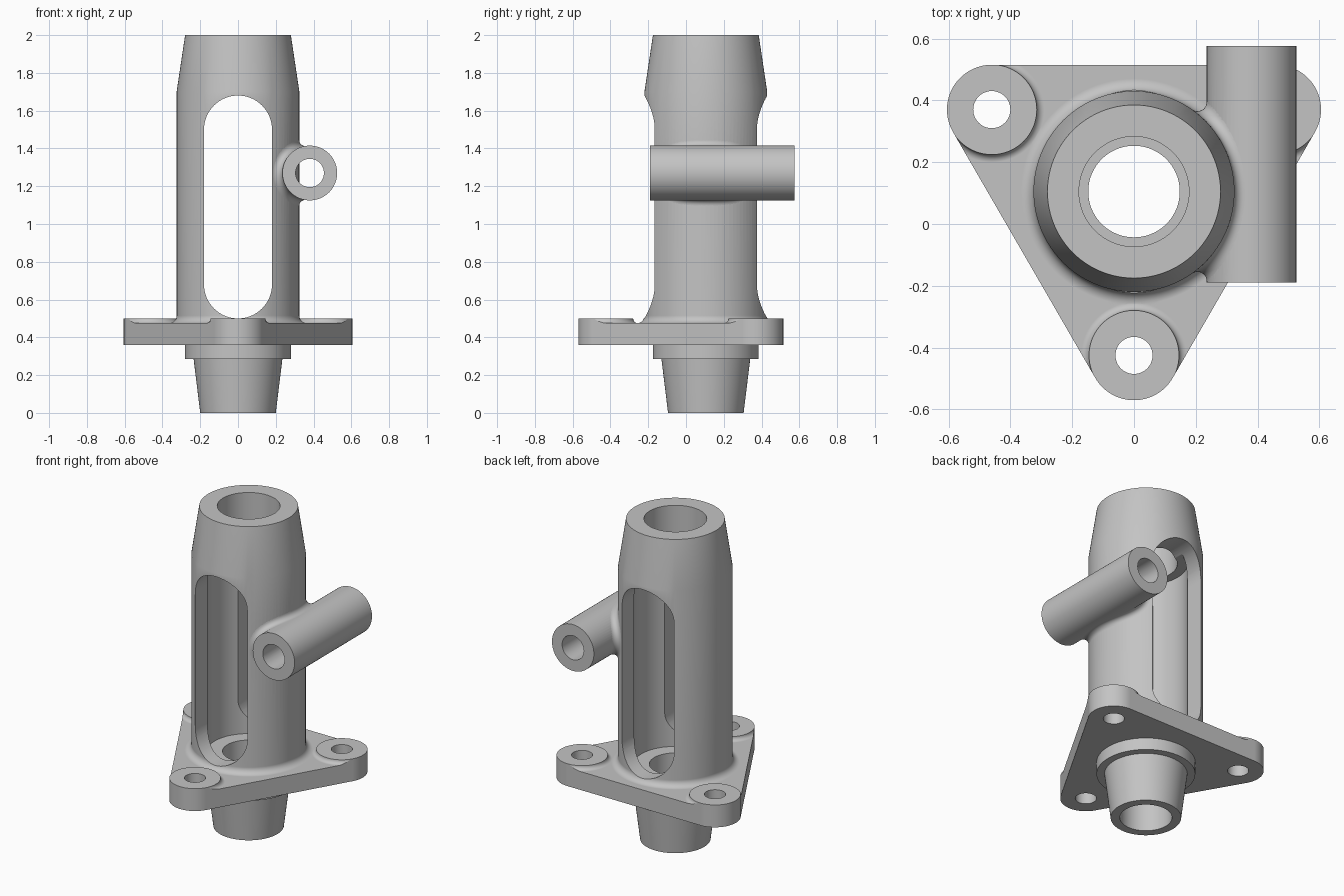
import bpy
import bmesh
from math import pi, sin, cos, sqrt, acos, radians
from mathutils import Vector

if "Cube" in bpy.data.objects:
    bpy.data.objects.remove(bpy.data.objects["Cube"])

AXIS = Vector((0, 0.105, 0))          # main column axis
BODY_R = 0.325
TUBE_X, TUBE_Z, TUBE_R = 0.38, 1.27, 0.145
CORNERS = [(0, -0.425, -90), (0.46, 0.37, 30), (-0.46, 0.37, 150)]
BOSS_R = 0.145
PLATE_LOW, PLATE_TOP, BOSS_TOP = 0.36, 0.475, 0.5

grey = bpy.data.materials.new("cast_grey")
grey.use_nodes = True
colour = (0.55, 0.55, 0.55, 1)
grey.diffuse_color = colour
grey.node_tree.nodes["Principled BSDF"].inputs["Base Color"].default_value = colour


def loft(name, rings, loop=False):
    """Skin a list of closed rings; cap the ends unless it loops round."""
    bm = bmesh.new()
    rows = [[bm.verts.new(p) for p in ring] for ring in rings]
    pairs = list(zip(rows, rows[1:]))
    if loop:
        pairs.append((rows[-1], rows[0]))
    else:
        bm.faces.new(rows[0])
        bm.faces.new(rows[-1])
    for a, b in pairs:
        n = len(a)
        for i in range(n):
            j = (i + 1) % n
            bm.faces.new((a[i], a[j], b[j], b[i]))
    bmesh.ops.recalc_face_normals(bm, faces=bm.faces)
    mesh = bpy.data.meshes.new(name)
    bm.to_mesh(mesh)
    bm.free()
    mesh.materials.append(grey)
    obj = bpy.data.objects.new(name, mesh)
    bpy.context.collection.objects.link(obj)
    return obj


def lathe(name, profile, centre, segments=96):
    """Turn (radius, height) points round a vertical axis."""
    angles = [2 * pi * i / segments for i in range(segments)]
    return loft(name, [[(centre[0] + r * cos(a), centre[1] + r * sin(a), z)
                        for a in angles] for r, z in profile])


def along_y(name, outline, y0, y1):
    """Extrude an (x, z) outline along y."""
    return loft(name, [[(x, y, z) for x, z in outline] for y in (y0, y1)])


def circle(cx, cz, r, n=64):
    return [(cx + r * cos(2 * pi * i / n), cz + r * sin(2 * pi * i / n))
            for i in range(n)]


def combine(target, tool, operation):
    mod = target.modifiers.new("combine", 'BOOLEAN')
    mod.operation = operation
    mod.solver = 'EXACT'
    mod.object = tool
    bpy.context.view_layer.objects.active = target
    bpy.ops.object.modifier_apply(modifier=mod.name)
    bpy.data.objects.remove(tool)


def cove(radius, base, size, steps=8):
    """Concave quarter-round from a flat base up to a vertical wall."""
    return [(radius + size - size * sin(a), base + size - size * cos(a))
            for a in (pi / 2 * i / steps for i in range(steps + 1))]


# Column with locating spigot, collar and tapered top
column = lathe("column", [(0.2, 0), (0.235, 0.285), (0.28, 0.285), (0.28, 0.42),
                          (0.365, 0.42)] + cove(BODY_R, PLATE_TOP, 0.04)
               + [(BODY_R, 1.7), (0.28, 2)], AXIS)

# Rounded triangular flange, relieved around three raised bosses
outline = []
for x, y, facing in CORNERS:
    for i in range(33):
        a = radians(facing - 60 + 120 * i / 32)
        outline.append((x + BOSS_R * cos(a), y + BOSS_R * sin(a)))
flange = loft("flange", [[(x, y, z) for x, y in outline]
                         for z in (PLATE_LOW, BOSS_TOP)])
relief = along_y("relief", [(-1, PLATE_TOP), (1, PLATE_TOP), (1, 0.6), (-1, 0.6)], -1, 1)
for corner in CORNERS:
    boss_profile = [(BOSS_R + 0.0255, 0.4)] + cove(BOSS_R + 0.0005, PLATE_TOP, 0.025)
    combine(relief, lathe("boss", boss_profile + [(BOSS_R + 0.0005, 0.7)], corner),
            'DIFFERENCE')
combine(flange, relief, 'DIFFERENCE')
for corner in CORNERS:
    combine(flange, lathe("bolt_hole", [(0.06, 0.2), (0.06, 0.7)], corner, 48),
            'DIFFERENCE')
combine(column, flange, 'UNION')

# Stepped bore with a wide middle chamber
combine(column, lathe("bore", [(0.148, -0.1), (0.148, 0.465), (0.235, 0.465),
                               (0.235, 1.66), (0.178, 1.66), (0.178, 2.1)], AXIS),
        'DIFFERENCE')

# Long rounded window through front and back
slot_r = 0.18
slot = []
for z, start in ((1.5, 0), (0.68, pi)):
    for i in range(33):
        a = start + pi * i / 32
        slot.append((slot_r * cos(a), z + slot_r * sin(a)))
combine(column, along_y("window", slot, AXIS.y - 0.37, AXIS.y + 0.37), 'DIFFERENCE')

# Horizontal cross tube on the side
tube = along_y("cross_tube", circle(TUBE_X, TUBE_Z, TUBE_R), -0.19, 0.575)
combine(tube, along_y("tube_hole", circle(TUBE_X, TUBE_Z, 0.075), -0.5, 0.9),
        'DIFFERENCE')
combine(column, tube, 'UNION')

# Rolling-ball fillet where the tube meets the column
ball = 0.03
outer, around = BODY_R + ball, TUBE_R + ball
half = pi - acos((outer - TUBE_X) / around)
rings = []
count = 96
for k in range(count):
    t = 2 * pi * (k + 0.5) / count
    theta = pi + half * cos(t)
    x = TUBE_X + around * cos(theta)
    y = sqrt(max(outer ** 2 - x ** 2, 0)) * (1 if sin(t) > 0 else -1)
    centre = Vector((x, AXIS.y + y, TUBE_Z + around * sin(theta)))
    to_body = -Vector((x, y, 0)).normalized()
    to_tube = -Vector((cos(theta), 0, sin(theta)))
    span = to_body.angle(to_tube)
    ring = []
    for i in range(9):
        f = i / 8
        d = (to_body * sin((1 - f) * span) + to_tube * sin(f * span)) / sin(span)
        ring.append(centre + d * ball)
    root = (to_body + to_tube) / (1 + to_body.dot(to_tube))
    ring.append(centre + root * ball * 1.15)
    rings.append(ring)
combine(column, loft("tube_fillet", rings, loop=True), 'UNION')

# Smooth curved walls, crisp machined edges
column.name = "flanged_column"
bpy.ops.object.select_all(action='DESELECT')
column.select_set(True)
bpy.context.view_layer.objects.active = column
bpy.ops.object.shade_smooth_by_angle(angle=radians(30))
weighted = column.modifiers.new("even_normals", 'WEIGHTED_NORMAL')
weighted.keep_sharp = True
